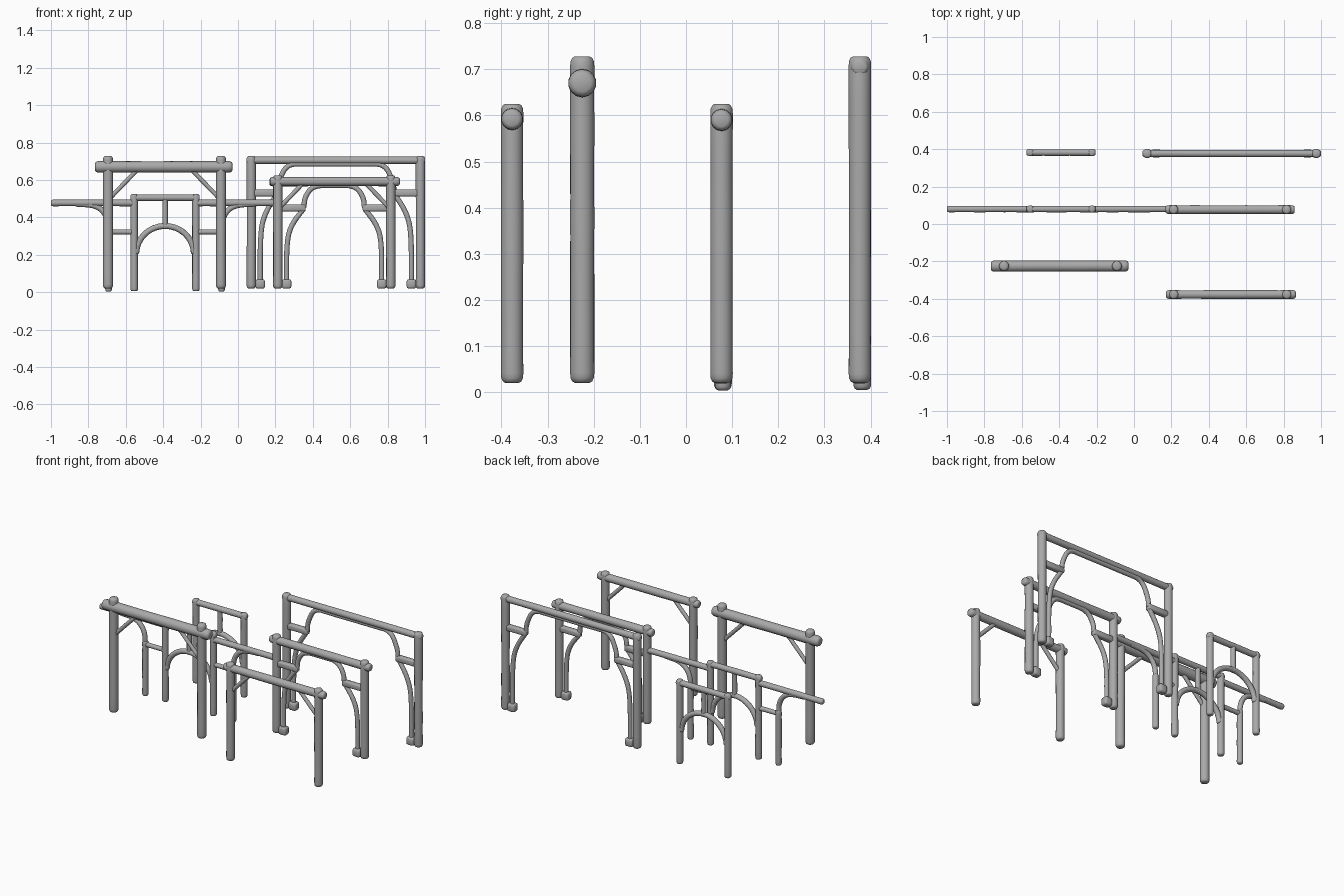
import bpy, bmesh, math, random
from mathutils import Vector

random.seed(4)
if "Cube" in bpy.data.objects:
    bpy.data.objects.remove(bpy.data.objects["Cube"])

wood = bpy.data.materials.new("weathered_grey_wood")
wood.use_nodes = True
GREY = (0.4, 0.4, 0.4, 1)
wood.diffuse_color = GREY
wood.node_tree.nodes["Principled BSDF"].inputs["Base Color"].default_value = GREY


def finish(name, bm):
    bmesh.ops.recalc_face_normals(bm, faces=bm.faces)
    mesh = bpy.data.meshes.new(name)
    bm.to_mesh(mesh)
    bm.free()
    mesh.materials.append(wood)
    mesh.shade_smooth()
    obj = bpy.data.objects.new(name, mesh)
    bpy.context.collection.objects.link(obj)
    return obj


def smooth_path(points, rounds=3):
    """Corner cutting that keeps the two ends."""
    for _ in range(rounds if len(points) > 2 else 0):
        cut = [points[0]]
        for a, b in zip(points, points[1:]):
            cut += [a.lerp(b, 0.25), a.lerp(b, 0.75)]
        points = cut + [points[-1]]
    return points


def log(name, y, points, radius, sides=14, wobble=0.04):
    """Round-ended, slightly uneven log along a path in the x-z plane."""
    pts = smooth_path([Vector((x, y, z)) for x, z in points])
    if len(pts) == 2:
        a, b = pts
        pts = [a.lerp(b, i / 8) for i in range(9)]
    rings = []
    for i, p in enumerate(pts):
        t = (pts[min(i + 1, len(pts) - 1)] - pts[max(i - 1, 0)]).normalized()
        rings.append((p, t, radius * random.uniform(1 - wobble, 1)))
    # rounded tips replace the first and last ring
    p0, t0, _ = rings[0]
    p1, t1, _ = rings[-1]
    tip = [(0, 0.6), (0.12, 0.82), (0.4, 0.96), (0.8, 1)]
    start = [(p0 + t0 * radius * d, t0, radius * s) for d, s in tip]
    end = [(p1 - t1 * radius * d, t1, radius * s) for d, s in reversed(tip)]
    middle = [r for r in rings[1:-1]
              if (r[0] - p0).length > radius and (r[0] - p1).length > radius]
    bm = bmesh.new()
    loops = []
    for p, t, r in start + middle + end:
        side = Vector((t.z, 0, -t.x))
        loop = []
        for k in range(sides):
            a = math.tau * k / sides
            loop.append(bm.verts.new(p + (side * math.cos(a) + Vector((0, math.sin(a), 0))) * r))
        loops.append(loop)
    for a, b in zip(loops, loops[1:]):
        for k in range(sides):
            n = (k + 1) % sides
            bm.faces.new((a[k], a[n], b[n], b[k]))
    bm.faces.new(loops[0])
    bm.faces.new(loops[-1])
    return finish(name, bm)


def block(name, x, y, z, sx, sy, sz):
    """Soft-edged timber block."""
    bm = bmesh.new()
    bmesh.ops.create_cube(bm, size=1)
    for v in bm.verts:
        v.co = Vector((x + v.co.x * sx, y + v.co.y * sy, z + v.co.z * sz))
    bmesh.ops.bevel(bm, geom=bm.edges[:], offset=min(sx, sy, sz) * 0.25,
                    segments=2, profile=0.5, affect='EDGES')
    return finish(name, bm)


def pair(name, y, centre, points, radius):
    """A log and its mirror about x = centre."""
    log("left_" + name, y, [(centre + x, z) for x, z in points], radius)
    log("right_" + name, y, [(centre - x, z) for x, z in points], radius)


def arched_gate(name, y, centre, half, top, beam_r, beam_z, ends, shelf_z):
    """Post-and-beam gate with curved inner legs, shelves and an upper arch."""
    pair(name + "_post", y, centre, [(half, 0.02), (half, top)], 0.025)
    log(name + "_beam", y, [(centre - ends, beam_z), (centre + ends, beam_z)], beam_r)
    inner = half - 0.048
    pair(name + "_inner_leg", y, centre,
         [(inner, 0.04), (inner, shelf_z * 0.6), (inner - 0.025, shelf_z * 0.8),
          (inner - 0.09, shelf_z - 0.005)], 0.014)
    for side, s in (("left", 1), ("right", -1)):
        block(f"{side}_{name}_foot", centre + s * inner, y, 0.044, 0.05, 0.044, 0.05)
        block(f"{side}_{name}_shelf", centre + s * (half - 0.075), y, shelf_z, 0.15, 0.034, 0.036)
    a = half - 0.14
    low = beam_z - 0.02
    arch = [(a, shelf_z), (a - 0.005, shelf_z + 0.06), (a - 0.05, low), (a - 0.15, low)]
    arch += [(-x, z) for x, z in reversed(arch)]
    log(name + "_arch", y, [(centre + x, z) for x, z in arch], 0.014)


def small_frame(name, y):
    """Low frame with a round arch and a short king post."""
    c = -0.39
    pair(name + "_post", y, c, [(0.165, 0.005), (0.165, 0.525)], 0.02)
    log(name + "_beam", y, [(c - 0.185, 0.505), (c + 0.185, 0.505)], 0.018)
    log(name + "_king_post", y, [(c, 0.34), (c, 0.505)], 0.015)
    arc = [(c + 0.155 * math.cos(t), 0.205 + 0.15 * math.sin(t))
           for t in (math.pi * i / 12 for i in range(13))]
    log(name + "_arch", y, arc, 0.016)


# Wide gate at the back
arched_gate("wide_gate", 0.377, 0.523, 0.452, 0.728, 0.02, 0.705, 0.477, 0.53)

# Middle gate
arched_gate("middle_gate", 0.077, 0.514, 0.302, 0.625, 0.024, 0.59, 0.345, 0.45)

# Front gate with straight braces
pair("front_gate_post", -0.377, 0.515, [(0.302, 0.02), (0.302, 0.625)], 0.025)
log("front_gate_beam", -0.377, [(0.172, 0.592), (0.865, 0.592)], 0.024)
pair("front_gate_brace", -0.377, 0.515, [(0.295, 0.45), (0.16, 0.59)], 0.012)

# Gate with a heavy overhanging beam
pair("heavy_gate_post", -0.225, -0.393, [(0.302, 0.02), (0.302, 0.728)], 0.027)
log("heavy_gate_beam", -0.225, [(-0.765, 0.67), (-0.03, 0.67)], 0.031)
pair("heavy_gate_brace", -0.225, -0.393, [(0.295, 0.5), (0.135, 0.665)], 0.012)

# Small arched frames
small_frame("back_frame", 0.382)
small_frame("railed_frame", 0.08)

# Side rails, outer posts and curved brackets of the railed frame
log("right_rail", 0.08, [(-1.0, 0.477), (-0.55, 0.477)], 0.018)
log("left_rail", 0.08, [(-0.23, 0.477), (0.22, 0.477)], 0.018)
pair("outer_post", 0.08, -0.39, [(0.302, 0.004), (0.302, 0.345)], 0.018)
pair("cross_bar", 0.08, -0.39, [(0.165, 0.322), (0.302, 0.322)], 0.014)
pair("rail_bracket", 0.08, -0.39,
     [(0.302, 0.31), (0.305, 0.4), (0.36, 0.465), (0.48, 0.472)], 0.015)
